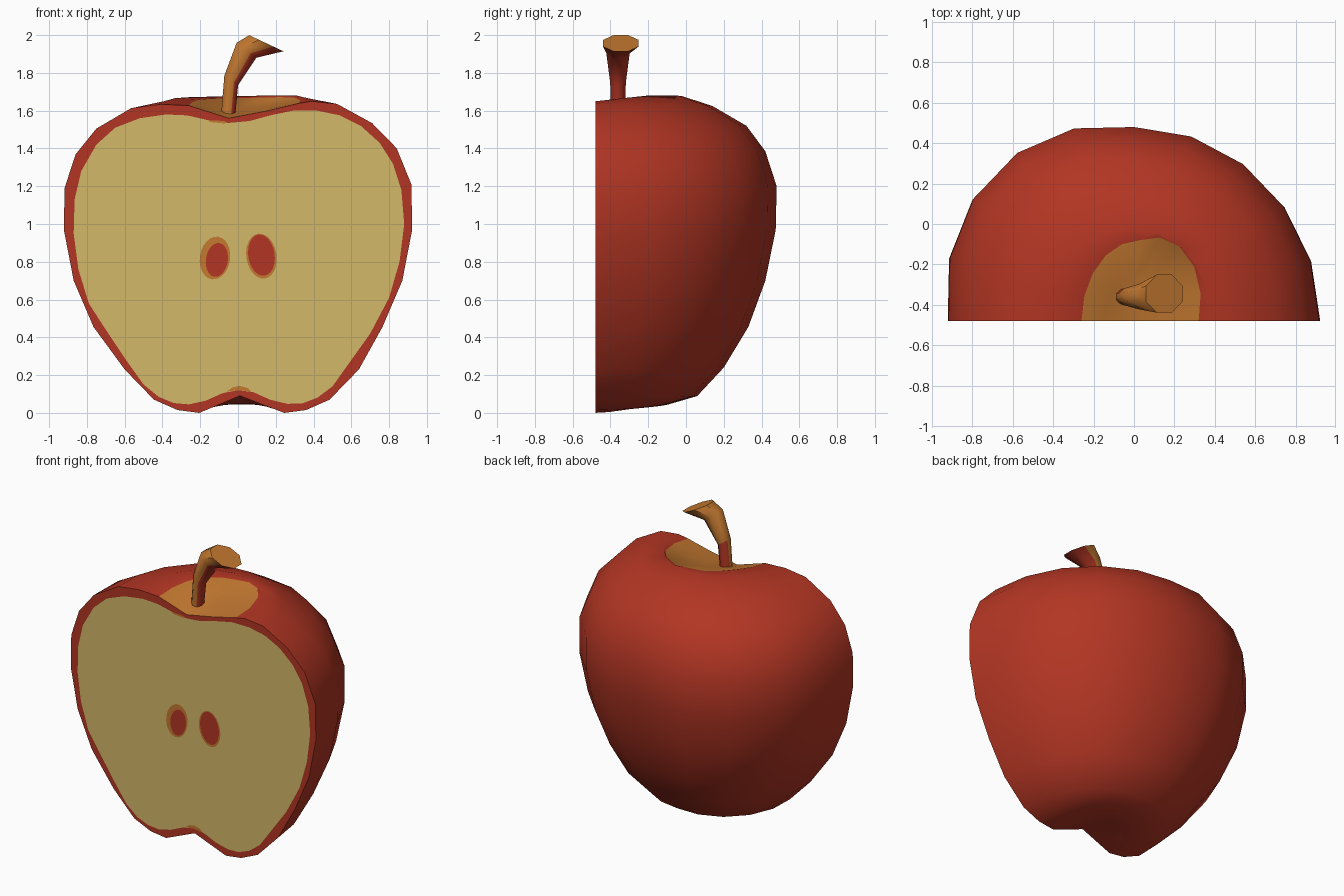
import bpy, bmesh, math

if "Cube" in bpy.data.objects:
    bpy.data.objects.remove(bpy.data.objects["Cube"])


def material(name, rgb):
    m = bpy.data.materials.new(name)
    m.diffuse_color = (*rgb, 1)
    m.use_nodes = True
    m.node_tree.nodes["Principled BSDF"].inputs["Base Color"].default_value = m.diffuse_color
    return m


RED = material("skin red", (0.445, 0.036, 0.017))
FLESH = material("flesh cream", (0.65, 0.485, 0.138))
ORANGE = material("stem orange", (0.546, 0.188, 0.03))
CUT = -0.48          # y of the flat cut


def finish(bm, name, mats):
    mesh = bpy.data.meshes.new(name)
    bm.to_mesh(mesh)
    bm.free()
    for m in mats:
        mesh.materials.append(m)
    ob = bpy.data.objects.new(name, mesh)
    bpy.context.collection.objects.link(ob)
    return ob


# Half apple: rings (x radius, y radius, z, x offset, lift of the back)
RINGS = [
    (0.225, 0.24, 0.00, 0.02, 0.05), (0.34, 0.38, 0.015, 0.02, 0.03),
    (0.465, 0.54, 0.07, 0.02, 0.02), (0.62, 0.68, 0.23, 0.02, 0.01),
    (0.765, 0.81, 0.455, 0, 0), (0.87, 0.90, 0.70, 0, 0),
    (0.922, 0.955, 0.97, 0, 0), (0.918, 0.96, 1.20, 0, 0),
    (0.85, 0.90, 1.385, -0.01, 0), (0.73, 0.80, 1.52, -0.02, 0),
    (0.545, 0.62, 1.625, -0.02, 0), (0.40, 0.46, 1.642, -0.01, 0.035),
    (0.29, 0.40, 1.632, 0.03, 0.035), (0.15, 0.20, 1.595, 0.0, 0.02),
]
PATCH = 12           # ring that bounds the orange hollow
SEG = 10
bm = bmesh.new()
grid = []
for j, (rx, ry, z, cx, lift) in enumerate(RINGS):
    row = []
    for i in range(SEG + 1):
        a = math.pi * i / SEG
        s = math.sin(a)
        # the back left bulges, the hollow widens to the back right
        bulge = 1.0
        if j < PATCH - 1 and a > math.pi / 2:
            bulge += 0.075 * abs(math.sin(2 * a))
        if j == PATCH and a < math.pi / 2:
            bulge += 0.15 * math.sin(2 * a)
        x = cx + rx * bulge * math.cos(a)
        tilt = 0.02 * x * min(1, max(0, (z - 1) / 0.4))
        up = s * s if z < 1 else min(1, 1.5 * s)
        row.append(bm.verts.new((x, CUT + ry * bulge * s, z + tilt + lift * up)))
    grid.append(row)
bottom = bm.verts.new((0.01, CUT, 0.09))
top = bm.verts.new((-0.05, CUT, 1.56))
for j in range(len(grid) - 1):
    for i in range(SEG):
        f = bm.faces.new((grid[j][i], grid[j][i + 1], grid[j + 1][i + 1], grid[j + 1][i]))
        f.smooth = True
        f.material_index = 1 if j >= PATCH else 0
for i in range(SEG):
    f = bm.faces.new((top, grid[-1][i], grid[-1][i + 1]))
    f.smooth, f.material_index = True, 1
    f = bm.faces.new((bottom, grid[0][i + 1], grid[0][i]))
    f.smooth = True
# flat cut face with a sharp rim
cut = bm.faces.new([bottom] + [r[0] for r in grid] + [top] + [r[-1] for r in reversed(grid)])
for e in cut.edges:
    e.smooth = False
bmesh.ops.recalc_face_normals(bm, faces=bm.faces)
finish(bm, "apple_half", [RED, ORANGE])


# Painted plates on the cut face
def plate(name, pts, height, mat):
    b = bmesh.new()
    f = b.faces.new([b.verts.new((x, CUT - height, z)) for x, z in pts])
    f.normal_update()
    if f.normal.y > 0:
        f.normal_flip()
    return finish(b, name, [mat])


def ellipse(cx, cz, rx, rz, lean, n=24):
    pts = []
    for i in range(n):
        a = 2 * math.pi * i / n
        u, v = rx * math.cos(a), rz * math.sin(a)
        pts.append((cx + u * math.cos(lean) - v * math.sin(lean),
                    cz + u * math.sin(lean) + v * math.cos(lean)))
    return pts


plate("flesh", [
    (0.0, 0.12), (0.08, 0.11), (0.17, 0.07), (0.26, 0.048), (0.34, 0.05), (0.42, 0.08),
    (0.5, 0.14), (0.6, 0.28), (0.7, 0.42), (0.8, 0.61), (0.855, 0.8), (0.88, 1.0),
    (0.865, 1.18), (0.82, 1.32), (0.75, 1.43), (0.65, 1.52), (0.54, 1.575), (0.42, 1.6),
    (0.29, 1.6), (0.17, 1.575), (0.06, 1.545), (-0.05, 1.535), (-0.16, 1.55),
    (-0.27, 1.575), (-0.38, 1.58), (-0.52, 1.56), (-0.65, 1.51), (-0.75, 1.42),
    (-0.83, 1.28), (-0.865, 1.13), (-0.87, 0.95), (-0.845, 0.76), (-0.79, 0.58),
    (-0.7, 0.44), (-0.6, 0.29), (-0.5, 0.15), (-0.42, 0.085), (-0.34, 0.052),
    (-0.26, 0.045), (-0.17, 0.065), (-0.08, 0.105)], 0.001, FLESH)
plate("core_mark_bottom", [(-0.06, 0.113), (0, 0.12), (0.07, 0.113), (0.05, 0.132),
                           (0.01, 0.143), (-0.03, 0.135)], 0.002, ORANGE)
plate("core_mark_top", [(-0.16, 1.55), (-0.15, 1.54), (-0.07, 1.532), (-0.07, 1.545)],
      0.002, ORANGE)
# seeds: (side, ring x, z, half width, half height, seed x, z, half width, half height, lean)
for side, x, z, w, h, sx, sz, sw, sh, lean in (
        ("left", -0.122, 0.82, 0.08, 0.114, -0.112, 0.81, 0.058, 0.09, -0.15),
        ("right", 0.124, 0.83, 0.08, 0.12, 0.124, 0.835, 0.07, 0.11, 0.15)):
    plate("seed_ring_" + side, ellipse(x, z, w, h, lean), 0.002, ORANGE)
    plate("seed_" + side, ellipse(sx, sz, sw, sh, lean), 0.003, RED)

# Stem: eight-sided sections (x, z, radius, lean of the section) and a raised cap
SY = -0.36
bm = bmesh.new()
rings = []
for x, z, r, lean in ((-0.055, 1.54, 0.038, 0.0), (-0.036, 1.76, 0.045, 0.6),
                      (0.045, 1.92, 0.067, 0.65), (0.15, 1.957, 0.102, 0.44)):
    ring = []
    for i in range(8):
        a = 2 * math.pi * (i + 0.5) / 8
        u, v = r * math.cos(a) * 1.06, r * math.sin(a)
        ring.append(bm.verts.new((x + u * math.cos(lean),
                                  SY + v + (0.015 if r > 0.1 else 0), z - u * math.sin(lean))))
    rings.append(ring)
for p, q in zip(rings, rings[1:]):
    for i in range(8):
        k = (i + 1) % 8
        bm.faces.new((p[i], p[k], q[k], q[i]))
cap = bm.faces.new(rings[-1])
bm.faces.new(rings[0][::-1])
bmesh.ops.recalc_face_normals(bm, faces=bm.faces)
for f in bm.faces:
    n, low = f.normal, f.calc_center_median().z < 1.78
    # red on the side under the bend and behind
    under = n.x > 0.45 or n.z < -0.6 or (n.y > 0.3 and (low or n.x > 0.15))
    if f != cap and under:
        f.material_index = 1
    f.smooth = f != cap
for e in bm.edges:
    if len(e.link_faces) == 2 and e.calc_face_angle(0) > math.radians(50):
        e.smooth = False
finish(bm, "stem", [ORANGE, RED])
